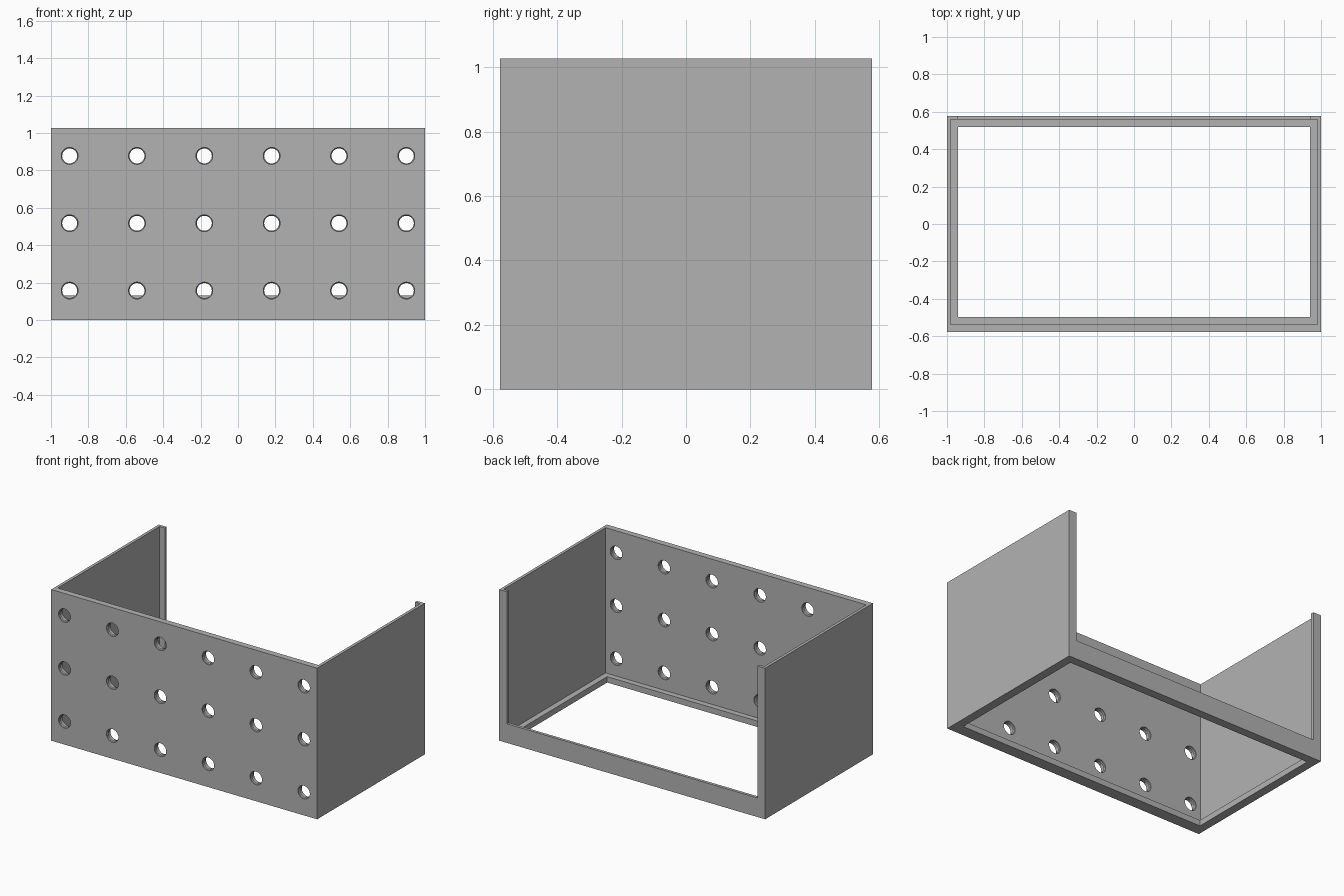
import bpy, bmesh, math

if "Cube" in bpy.data.objects:
    bpy.data.objects.remove(bpy.data.objects["Cube"])

W, D, H = 1.0, 0.578, 1.027      # half width, half depth, height
SIDE, FRONT, FLOOR = 0.02, 0.042, 0.04
LIP = 0.039                      # ledge around the floor opening

grey = bpy.data.materials.new("grey")
grey.diffuse_color = (0.45, 0.45, 0.45, 1)
grey.use_nodes = True
grey.node_tree.nodes["Principled BSDF"].inputs["Base Color"].default_value = grey.diffuse_color


def new_object(name, bm):
    bmesh.ops.recalc_face_normals(bm, faces=bm.faces)
    mesh = bpy.data.meshes.new(name)
    bm.to_mesh(mesh)
    bm.free()
    ob = bpy.data.objects.new(name, mesh)
    bpy.context.collection.objects.link(ob)
    return ob


def box(name, lo, hi):
    bm = bmesh.new()
    bmesh.ops.create_cube(bm, size=1)
    for v in bm.verts:
        v.co = [(a + b) / 2 + c * (b - a) for a, b, c in zip(lo, hi, v.co)]
    return new_object(name, bm)


def holes(name, n=32):
    """Grid of round holes with a narrower throat, revolved along y."""
    bm = bmesh.new()
    y0, y1 = -D, -D + FRONT
    profile = [(y0 - 0.03, 0.045), (y0 + 0.008, 0.045), (y0 + 0.013, 0.040),
               (y1 - 0.013, 0.040), (y1 - 0.008, 0.045), (y1 + 0.03, 0.045)]
    for x in (-0.9, -0.54, -0.18, 0.18, 0.54, 0.9):
        for z in (0.157, 0.517, 0.877):
            rings = [[bm.verts.new((x + r * math.cos(math.tau * i / n), y,
                                    z + r * math.sin(math.tau * i / n)))
                      for i in range(n)] for y, r in profile]
            for a, b in zip(rings, rings[1:]):
                for i in range(n):
                    j = (i + 1) % n
                    bm.faces.new((a[i], a[j], b[j], b[i]))
            bm.faces.new(rings[0])
            bm.faces.new(rings[-1])
    return new_object(name, bm)


# Outer block, then everything that is cut out of it
body = box("bin_body", (-W, -D, 0), (W, D, H))
opening = W - SIDE - LIP
cutters = [
    box("cavity_cutter", (-W + SIDE, -D + FRONT, FLOOR), (W - SIDE, D - SIDE, 2)),
    box("floor_cutter", (-opening, -D + FRONT + LIP, -1), (opening, D - SIDE - LIP, 0.5)),
    box("back_cutter", (-opening, 0, 0.13), (opening, 1, 2)),
    holes("hole_cutter"),
]
for c in cutters:
    c.hide_render = True
    m = body.modifiers.new(c.name, 'BOOLEAN')
    m.operation = 'DIFFERENCE'
    m.solver = 'EXACT'
    m.object = c

# Bake the cuts and remove the cutters
bpy.context.view_layer.update()
result = bpy.data.meshes.new_from_object(
    body.evaluated_get(bpy.context.evaluated_depsgraph_get()))
body.modifiers.clear()
body.data = result
for c in cutters:
    bpy.data.objects.remove(c)
body.data.materials.clear()
body.data.materials.append(grey)

# Smooth hole walls, keep edges sharp
bpy.context.view_layer.objects.active = body
body.select_set(True)
bpy.ops.object.shade_smooth_by_angle(angle=math.radians(30))
